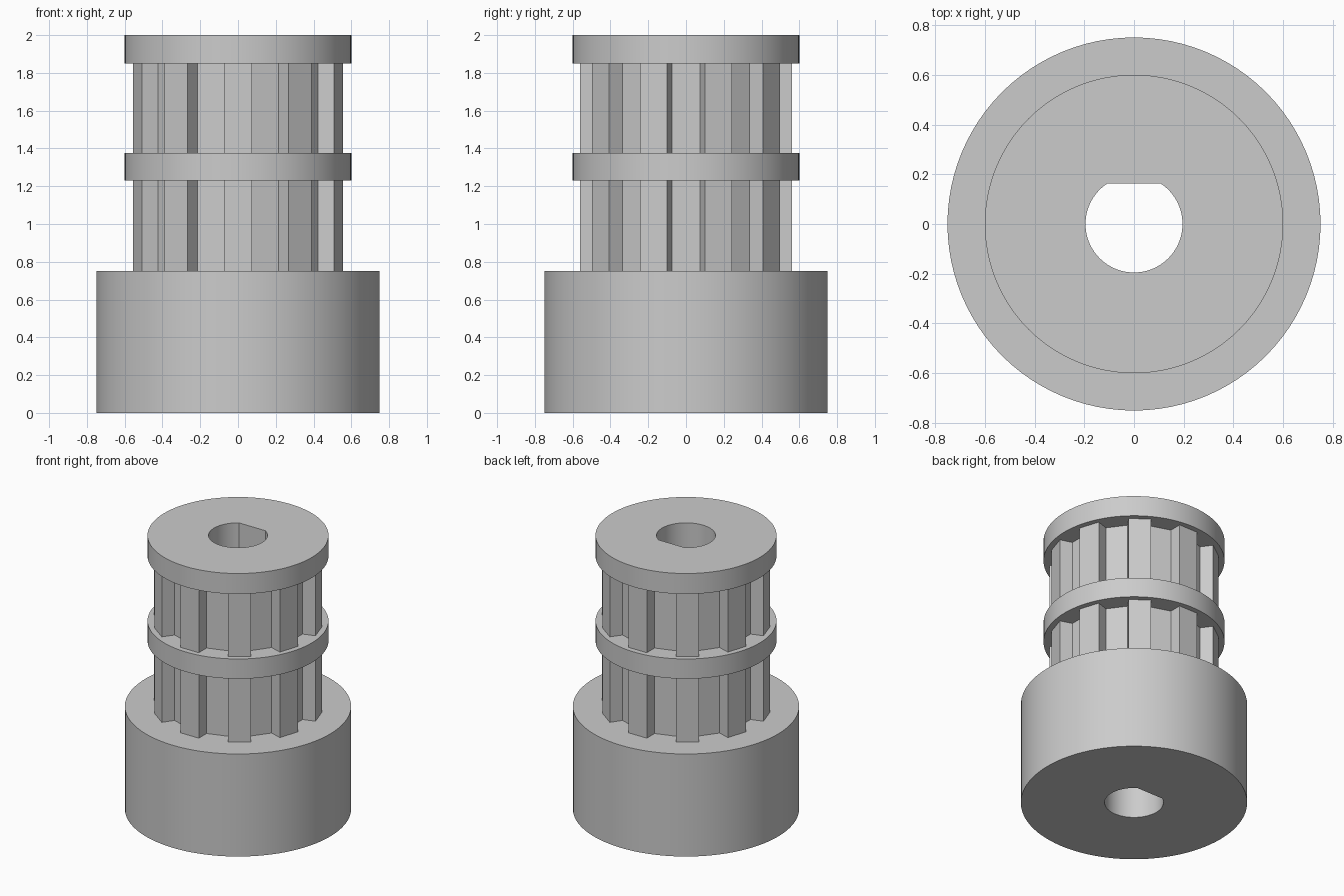
import bpy, bmesh
from math import sin, cos, pi, asin, radians

if "Cube" in bpy.data.objects:
    bpy.data.objects.remove(bpy.data.objects["Cube"], do_unlink=True)

grey = bpy.data.materials.new("plain grey")
grey.use_nodes = True
colour = (0.6, 0.6, 0.6, 1)
grey.diffuse_color = colour
grey.node_tree.nodes["Principled BSDF"].inputs["Base Color"].default_value = colour


def circle(radius, count=96):
    return [(radius * cos(2 * pi * i / count), radius * sin(2 * pi * i / count))
            for i in range(count)]


def d_bore(radius=0.195, flat=0.163, count=64):
    # Round shaft hole with one flat on the back side
    start = pi - asin(flat / radius)
    sweep = pi + 2 * asin(flat / radius)
    return [(radius * cos(start + sweep * i / count),
             radius * sin(start + sweep * i / count)) for i in range(count + 1)]


def gear(teeth=10, tip=0.56, root=0.47, half=0.075):
    # Straight-sided teeth, the first one facing the front
    points = []
    for k in range(teeth):
        a = 2 * pi * k / teeth - pi / 2
        for r, t in ((root, -half), (tip, -half), (tip, half), (root, half)):
            points.append((r * cos(a) - t * sin(a), r * sin(a) + t * cos(a)))
    return points


def bored_part(name, outline, bottom, top):
    # Outline extruded upward, with the shaft hole through it
    bm = bmesh.new()
    edges = []
    for loop in (outline, d_bore()):
        verts = [bm.verts.new((x, y, bottom)) for x, y in loop]
        edges += [bm.edges.new((v, verts[i - 1])) for i, v in enumerate(verts)]
    bmesh.ops.triangle_fill(bm, edges=edges, use_beauty=True)
    ext = bmesh.ops.extrude_face_region(bm, geom=bm.faces[:], use_keep_orig=True)
    moved = [g for g in ext["geom"] if isinstance(g, bmesh.types.BMVert)]
    bmesh.ops.translate(bm, verts=moved, vec=(0, 0, top - bottom))
    bmesh.ops.recalc_face_normals(bm, faces=bm.faces[:])
    mesh = bpy.data.meshes.new(name)
    bm.to_mesh(mesh)
    bm.free()
    mesh.materials.append(grey)
    obj = bpy.data.objects.new(name, mesh)
    bpy.context.collection.objects.link(obj)
    bpy.ops.object.select_all(action='DESELECT')
    obj.select_set(True)
    bpy.context.view_layer.objects.active = obj
    bpy.ops.object.shade_smooth_by_angle(angle=radians(15))


# Hub, then two toothed sections, each capped by a flange
bored_part("hub", circle(0.75), 0, 0.75)
bored_part("lower_teeth", gear(), 0.75, 1.23)
bored_part("middle_flange", circle(0.6), 1.23, 1.375)
bored_part("upper_teeth", gear(), 1.375, 1.85)
bored_part("top_flange", circle(0.6), 1.85, 2)
